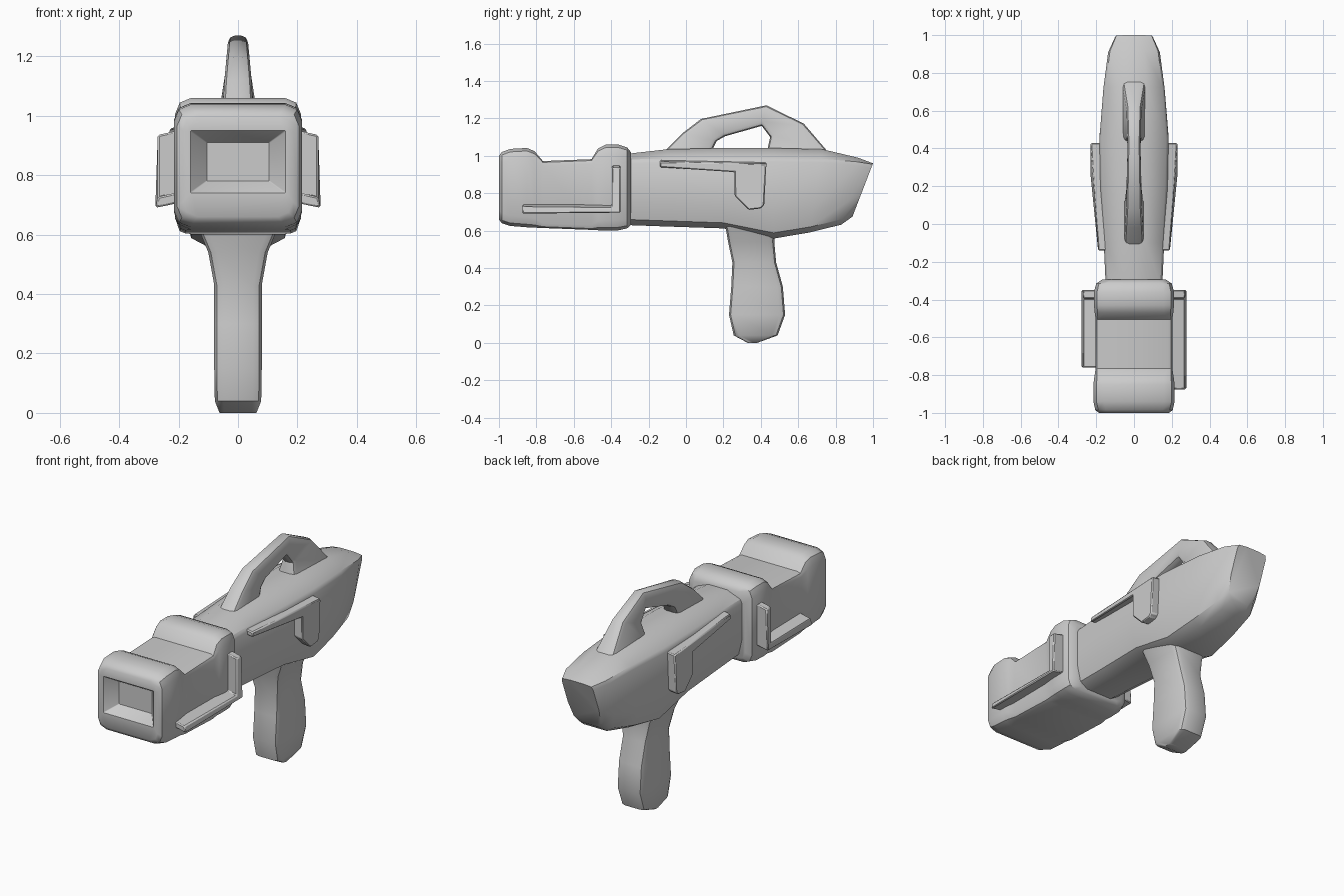
import bpy, bmesh, math
from mathutils import Vector

if "Cube" in bpy.data.objects:
    bpy.data.objects.remove(bpy.data.objects["Cube"])


def finish(name, bm, bevel=0.0, angle=35):
    bmesh.ops.recalc_face_normals(bm, faces=bm.faces)
    me = bpy.data.meshes.new(name)
    bm.to_mesh(me)
    bm.free()
    ob = bpy.data.objects.new(name, me)
    bpy.context.collection.objects.link(ob)
    bpy.ops.object.select_all(action='DESELECT')
    ob.select_set(True)
    bpy.context.view_layer.objects.active = ob
    bpy.ops.object.shade_smooth_by_angle(angle=math.radians(angle))
    if bevel:
        m = ob.modifiers.new("edge_bevel", 'BEVEL')
        m.width, m.segments = bevel, 1
    return ob


def loft(name, rings, angle=35):
    bm = bmesh.new()
    vs = [[bm.verts.new(p) for p in r] for r in rings]
    n = len(vs[0])
    for a, b in zip(vs, vs[1:]):
        for i in range(n):
            j = (i + 1) % n
            bm.faces.new((a[i], a[j], b[j], b[i]))
    bm.faces.new(vs[0])
    bm.faces.new(vs[-1])
    return finish(name, bm, 0, angle)


def rounded(w, h, c, seg=2):
    """Rounded rectangle, half sizes w and h, corner radius c."""
    pts = []
    for k, (sx, sy) in enumerate([(1, 1), (-1, 1), (-1, -1), (1, -1)]):
        for i in range(seg + 1):
            t = math.pi / 2 * (k + i / seg)
            pts.append((sx * (w - c) + c * math.cos(t), sy * (h - c) + c * math.sin(t)))
    return pts


def prism(name, poly, inner, outer, side=1, drop=0.02, bevel=0.006):
    """Side plate from a (y, z) outline; outer(y, z) gives its reach in x."""
    bm = bmesh.new()
    a = [bm.verts.new((side * inner, y, z + drop)) for y, z in poly]
    b = [bm.verts.new((side * outer(y, z), y, z)) for y, z in poly]
    n = len(poly)
    bm.faces.new(a)
    bm.faces.new(b)
    for i in range(n):
        j = (i + 1) % n
        bm.faces.new((a[i], a[j], b[j], b[i]))
    return finish(name, bm, bevel)


# Front housing: y, half width, bottom, top, corner radius; ends in the muzzle recess
housing = [(-0.295, .17, .63, 1.02, .05), (-0.315, .20, .612, 1.045, .05),
           (-0.36, .212, .602, 1.06, .055), (-0.43, .212, .60, 1.06, .055),
           (-0.47, .208, .602, 1.04, .05), (-0.505, .203, .604, .982, .025),
           (-0.765, .203, .614, .972, .025), (-0.81, .21, .616, 1.025, .05),
           (-0.85, .215, .618, 1.042, .055), (-0.94, .215, .625, 1.037, .055),
           (-0.985, .205, .64, 1.02, .055), (-1.0, .185, .66, 1.0, .05),
           (-1.0, .16, .74, .95, .004), (-0.935, .105, .78, .91, .003)]
loft("front_housing", [[(u, y, (z0 + z1) / 2 + v) for u, v in rounded(w, (z1 - z0) / 2, c)]
                       for y, w, z0, z1, c in housing], 38)

# Main body: top y, bottom y, half width, bottom, shoulder, crown
body = [(-.32, -.32, .15, .63, .98, 1.01), (-.1, -.1, .16, .622, .985, 1.035),
        (.2, .2, .178, .612, .99, 1.042), (.45, .47, .183, .558, .99, 1.042),
        (.73, .66, .162, .59, .985, 1.035), (.92, .83, .137, .632, .968, .99),
        (1.0, .89, .10, .675, .955, .96)]
rings = []
for yt, yb, w, z0, ze, zt in body:
    half = [(.55 * w, z0), (.86 * w, z0 + .03), (w, z0 + .12),
            (w, ze - .02), (.93 * w, ze), (.4 * w, zt)]
    full = half + [(-x, z) for x, z in reversed(half)]
    rings.append([(x, yb + (yt - yb) * (z - z0) / (zt - z0), z) for x, z in full])
loft("main_body", rings, 35)

# Pistol grip: z, front y, back y, half width, corner radius
grip = [(.66, .20, .50, .14, .03), (.60, .215, .475, .125, .03), (.54, .225, .472, .10, .03),
        (.43, .248, .482, .08, .03), (.30, .242, .518, .08, .03), (.15, .23, .53, .08, .03),
        (.04, .255, .49, .078, .03), (.0, .33, .38, .062, .015)]
loft("pistol_grip", [[(u, (y0 + y1) / 2 + v, z) for u, v in rounded(w, (y1 - y0) / 2, c)]
                     for z, y0, y1, w, c in grip], 40)

# Carry handle: outer and inner (y, z) of the arch, half width
arch = [((-.13, 1.01), (.13, 1.01), .052), ((-.02, 1.12), (.165, 1.08), .046),
        ((.08, 1.197), (.21, 1.105), .04), ((.43, 1.27), (.405, 1.16), .034),
        ((.63, 1.172), (.45, 1.10), .04), ((.76, 1.02), (.43, 1.01), .062)]
rings = []
for o, i, w in arch:
    o, i = Vector((0, *o)), Vector((0, *i))
    mid, d = (o + i) / 2, (o - i) / 2
    h = d.length
    rings.append([mid + Vector((u, 0, 0)) + d * (v / h) for u, v in rounded(w, h, .025)])
loft("carry_handle", rings, 40)

# Tapered side panels with a drop-down block, on both flanks
panel = [(-.14, .968), (.43, .957), (.418, .735), (.40, .718), (.335, .71),
         (.26, .785), (.26, .912), (-.14, .938)]
ob = prism("side_panel", panel, .10, lambda y, z: .19 + .04 * min(1, (y + .14) / .4))
ob.modifiers.new("both_sides", 'MIRROR')

# L-shaped guard rails on the housing, the left one shorter
for label, side, start in (("right", 1, -.875), ("left", -1, -.76)):
    rail = [(start, .69), (-.35, .695), (-.35, .935), (-.395, .935), (-.395, .722), (start, .727)]
    prism(label + "_guard_rail", rail, .18,
          lambda y, z: .278 if z < .71 else .27, side)
